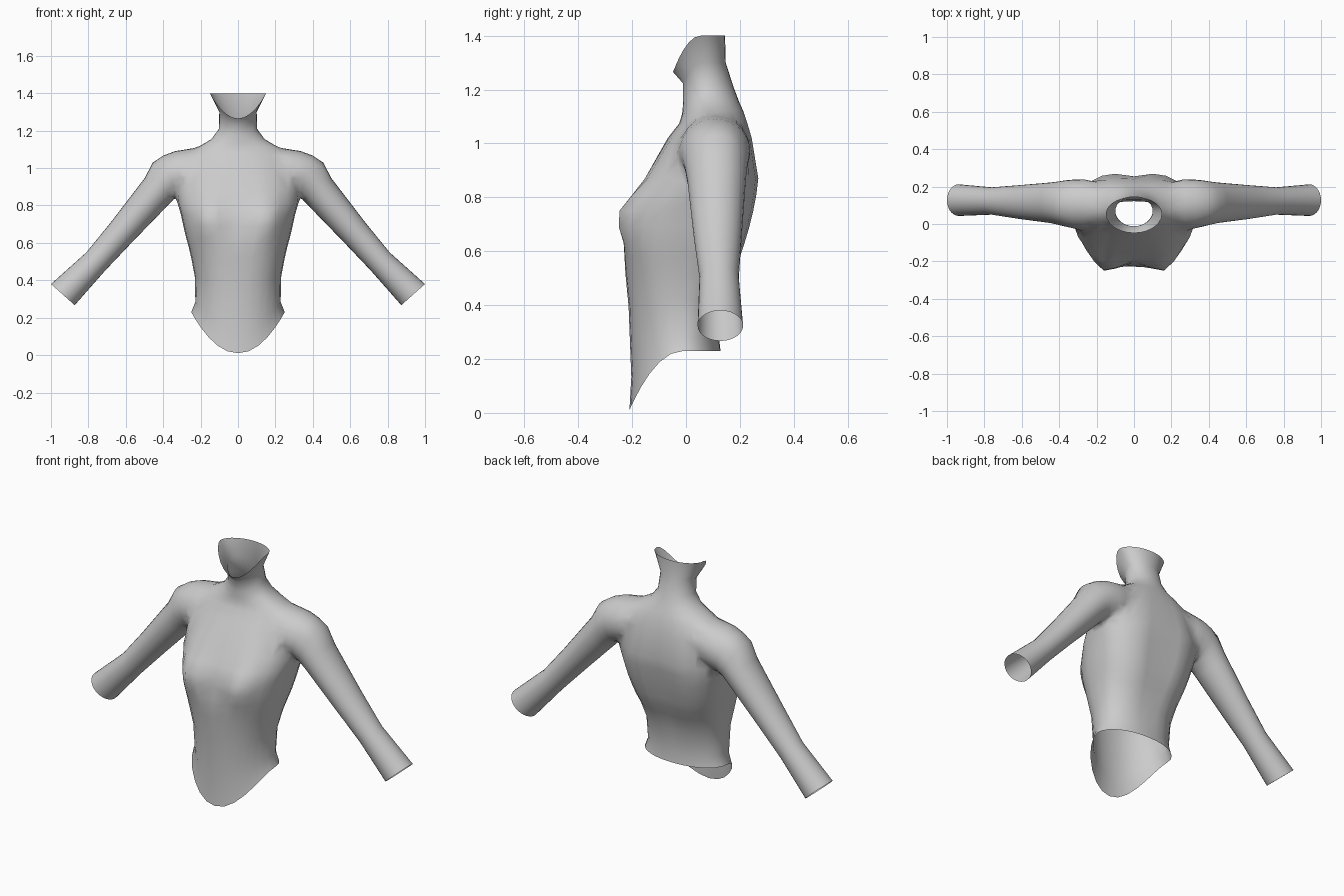
import bpy, bmesh, math
from mathutils import Vector

if "Cube" in bpy.data.objects:
    bpy.data.objects.remove(bpy.data.objects["Cube"])

N = 28
skin = bpy.data.materials.new("grey_skin")
skin.diffuse_color = (0.60, 0.60, 0.60, 1)
skin.use_nodes = True
skin.node_tree.nodes["Principled BSDF"].inputs["Base Color"].default_value = skin.diffuse_color
cap_mat = bpy.data.materials.new("opening_cap")


def spow(v, e):
    return math.copysign(abs(v) ** e, v)


def bell(v, mid, width):
    return math.exp(-((v - mid) / width) ** 2)


def loft(name, rings):
    """Closed tube through the rings; end fans get material 1."""
    bm = bmesh.new()
    rows = [[bm.verts.new(p) for p in r] for r in rings]
    for a, b in zip(rows, rows[1:]):
        for i in range(N):
            j = (i + 1) % N
            bm.faces.new((a[i], a[j], b[j], b[i]))
    for row in (rows[0], rows[-1]):
        c = bm.verts.new(sum((v.co for v in row), Vector()) / N)
        for i in range(N):
            bm.faces.new((row[i], row[(i + 1) % N], c)).material_index = 1
    bmesh.ops.recalc_face_normals(bm, faces=bm.faces[:])
    me = bpy.data.meshes.new(name)
    bm.to_mesh(me)
    bm.free()
    me.materials.append(skin)
    me.materials.append(cap_mat)
    ob = bpy.data.objects.new(name, me)
    bpy.context.collection.objects.link(ob)
    return ob


def torso_ring(z, half_width, front, back):
    """Rounded cross-section with bust, spine groove and dipping front."""
    mid = min(max(-0.01, 0.2 * (z - 0.56)), 0.10) - 0.13 * max(0, z - 1.05)
    e = 1 - 0.26 * bell(z, 0.72, 0.3)
    bust = 0.078 * bell(z, 0.73, 0.1)
    groove = 0.026 * bell(z, 0.72, 0.3)
    dip = (0.22 * max(0, 1 - (z - 0.23) / 0.25) ** 1.5
           + 0.135 * max(0, (z - 1) / 0.4) ** 2)
    pts = []
    for i in range(N):
        a = 2 * math.pi * i / N
        c, s = math.cos(a), math.sin(a)
        x, t = half_width * spow(c, e), abs(s) ** e
        if s < 0:
            y = mid + (front - mid - bust * bell(abs(x), 0.16, 0.085)) * t
        else:
            y = mid + (back - mid) * t - groove * t * bell(x, 0, 0.07)
        pts.append((x, y, z - dip * max(0, -s) ** 2))
    return pts


# torso from the hem to the neck opening: height, half width, front, back
TORSO = ((0.23, 0.25, -0.21, 0.13),
         (0.285, 0.228, -0.203, 0.125),
         (0.42, 0.231, -0.213, 0.138),
         (0.52, 0.25, -0.225, 0.18),
         (0.58, 0.264, -0.228, 0.21),
         (0.63, 0.278, -0.222, 0.226),
         (0.69, 0.292, -0.205, 0.243),
         (0.75, 0.305, -0.195, 0.257),
         (0.81, 0.322, -0.178, 0.268),
         (0.87, 0.335, -0.15, 0.275),
         (1.02, 0.31, -0.068, 0.25),
         (1.08, 0.265, -0.025, 0.232),
         (1.12, 0.205, -0.015, 0.217),
         (1.155, 0.142, -0.012, 0.20),
         (1.21, 0.102, -0.012, 0.178),
         (1.30, 0.10, -0.012, 0.148),
         (1.40, 0.15, -0.048, 0.145))
torso = loft("torso", [torso_ring(*r) for r in TORSO])


def arm_ring(side, xo, zo, xi, zi, y0, y1):
    """Ellipse spanning an outer and an inner point, between two depths."""
    pts = []
    for i in range(N):
        a = 2 * math.pi * i / N
        u, v = math.cos(a), math.sin(a)
        pts.append((side * ((xo + xi) / 2 + u * (xo - xi) / 2),
                    (y0 + y1) / 2 + v * (y1 - y0) / 2,
                    (zo + zi) / 2 + u * (zo - zi) / 2))
    return pts


# arm from inside the shoulder to the wrist
ARM = ((0.15, 1.11, 0.15, 0.90, 0.02, 0.20),
       (0.26, 1.105, 0.24, 0.86, -0.03, 0.245),
       (0.34, 1.098, 0.29, 0.845, -0.03, 0.243),
       (0.40, 1.08, 0.322, 0.845, -0.018, 0.238),
       (0.455, 1.03, 0.345, 0.832, -0.008, 0.23),
       (0.50, 0.945, 0.39, 0.785, 0.005, 0.222),
       (0.68, 0.71, 0.56, 0.61, 0.028, 0.207),
       (0.81, 0.55, 0.71, 0.452, 0.05, 0.196),
       (1.00, 0.38, 0.873, 0.267, 0.043, 0.212))

# join both arms to the torso into one skin
for side, word in ((1, "left"), (-1, "right")):
    arm = loft(word + "_arm", [arm_ring(side, *r) for r in ARM])
    mod = torso.modifiers.new("join_" + word, 'BOOLEAN')
    mod.operation = 'UNION'
    mod.solver = 'EXACT'
    mod.object = arm
deps = bpy.context.evaluated_depsgraph_get()
bm = bmesh.new()
bm.from_object(torso, deps)
for ob in [o for o in bpy.data.objects if o is not torso]:
    bpy.data.objects.remove(ob)
torso.modifiers.clear()

# open the neck, hem and wrists
bmesh.ops.delete(bm, geom=[f for f in bm.faces if f.material_index == 1],
                 context='FACES')


# blend the shoulder seams
def near_shoulder(v):
    return 0.19 < abs(v.co.x) < 0.44 and 0.84 < v.co.z < 1.16


bmesh.ops.remove_doubles(bm, verts=[v for v in bm.verts if near_shoulder(v)],
                         dist=0.012)
for _ in range(4):
    bmesh.ops.smooth_vert(bm, verts=[v for v in bm.verts if near_shoulder(v)],
                          factor=0.4, use_axis_x=True, use_axis_y=True,
                          use_axis_z=True)
for f in bm.faces:
    f.smooth = True
    f.material_index = 0
bm.to_mesh(torso.data)
bm.free()
torso.data.materials.clear()
torso.data.materials.append(skin)
bpy.data.materials.remove(cap_mat)
torso.name = "torso_with_arms"
